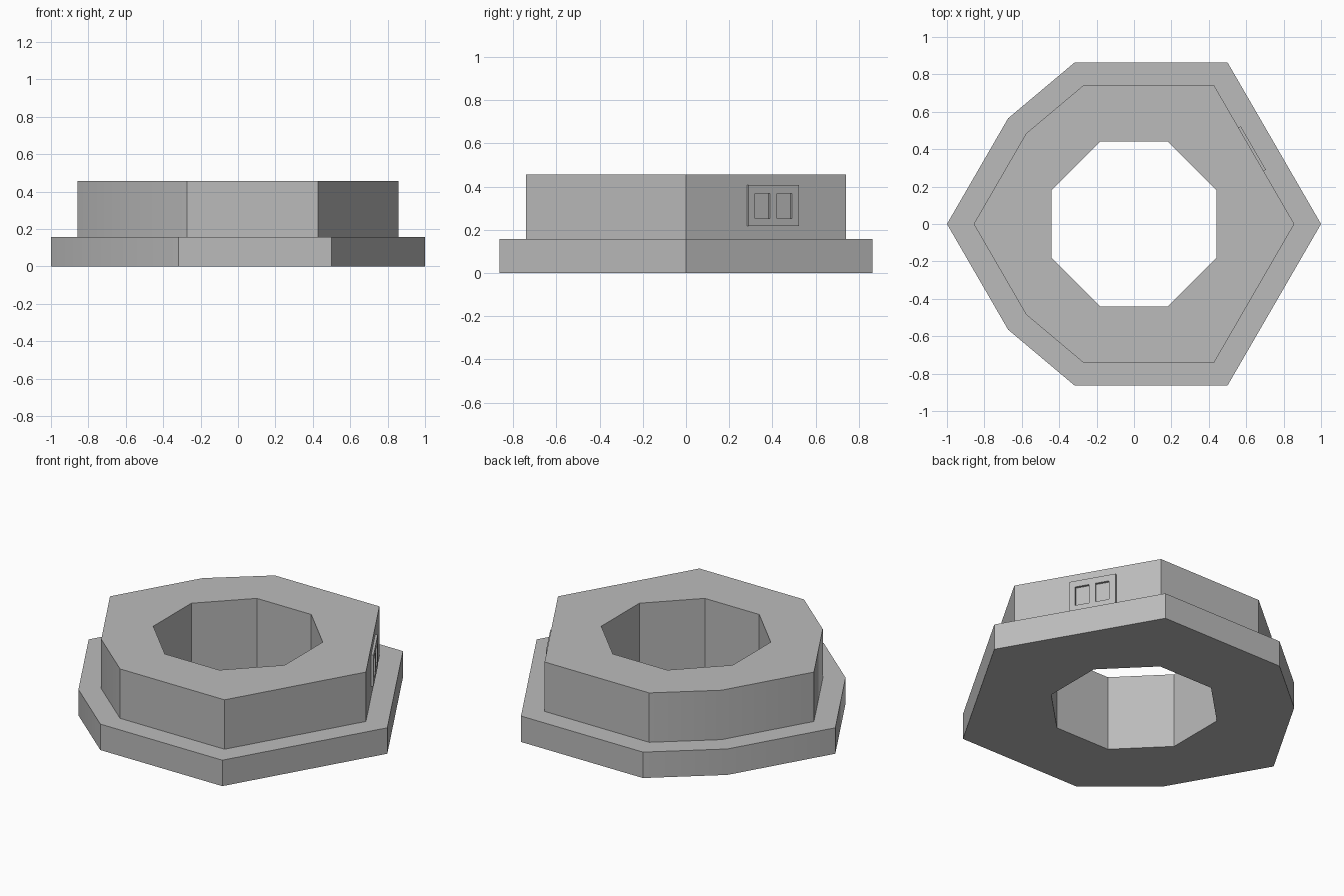
import bpy, bmesh, math
from mathutils import Vector

cube = bpy.data.objects.get("Cube")
if cube:
    bpy.data.objects.remove(cube, do_unlink=True)

grey = bpy.data.materials.new("plain_grey")
grey.use_nodes = True
colour = (0.5, 0.5, 0.5, 1)
grey.diffuse_color = colour
grey.node_tree.nodes["Principled BSDF"].inputs["Base Color"].default_value = colour


def finish(name, bm):
    bmesh.ops.recalc_face_normals(bm, faces=bm.faces)
    mesh = bpy.data.meshes.new(name)
    bm.to_mesh(mesh)
    bm.free()
    mesh.materials.append(grey)
    obj = bpy.data.objects.new(name, mesh)
    bpy.context.collection.objects.link(obj)
    bpy.ops.object.select_all(action="DESELECT")
    obj.select_set(True)
    bpy.context.view_layer.objects.active = obj
    bpy.ops.object.shade_smooth_by_angle(angle=math.radians(30))
    return obj


# Eight-cornered outline, mirrored front to back, and a regular octagonal bore
half = [(1, 0), (0.5, 0.864), (-0.317, 0.864), (-0.673, 0.565), (-1, 0)]
outline = half + [(x, -y) for x, y in reversed(half[1:-1])]
bore_radius = 0.44 / math.cos(math.pi / 8)
bore = [(bore_radius * math.cos(a), bore_radius * math.sin(a))
        for a in (math.pi / 8 + k * math.pi / 4 for k in range(8))]

# Stepped ring: loops run up the outside, over the top and down the bore
TOP, STEP, INSET = 0.456, 0.157, 0.857
bm = bmesh.new()
loops = []
for points, scale, z in [(outline, 1, 0), (outline, 1, STEP), (outline, INSET, STEP),
                         (outline, INSET, TOP), (bore, 1, TOP), (bore, 1, 0)]:
    loops.append([bm.verts.new((x * scale, y * scale, z)) for x, y in points])
for i, low in enumerate(loops):
    high = loops[(i + 1) % len(loops)]
    for k in range(8):
        n = (k + 1) % 8
        bm.faces.new((low[k], low[n], high[n], high[k]))
finish("stepped_ring", bm)

# Raised panel with two window openings on the back left wall
corner = Vector((INSET, 0, 0))
along = (Vector((*half[1], 0)) - Vector((1, 0, 0))).normalized()
outward = along.cross(Vector((0, 0, 1)))
columns = [0.327, 0.360, 0.441, 0.478, 0.559, 0.596]
rows = [0.217, 0.253, 0.369, 0.407]
bm = bmesh.new()
grid = [[bm.verts.new(corner + along * s + Vector((0, 0, z))) for s in columns]
        for z in rows]
for r in range(len(rows) - 1):
    for c in range(len(columns) - 1):
        if r == 1 and c in (1, 3):
            continue
        bm.faces.new((grid[r][c], grid[r][c + 1], grid[r + 1][c + 1], grid[r + 1][c]))
front = bmesh.ops.extrude_face_region(bm, geom=bm.faces[:], use_keep_orig=True)["geom"]
bmesh.ops.translate(bm, vec=outward * 0.014,
                    verts=[g for g in front if isinstance(g, bmesh.types.BMVert)])
finish("window_panel", bm)
